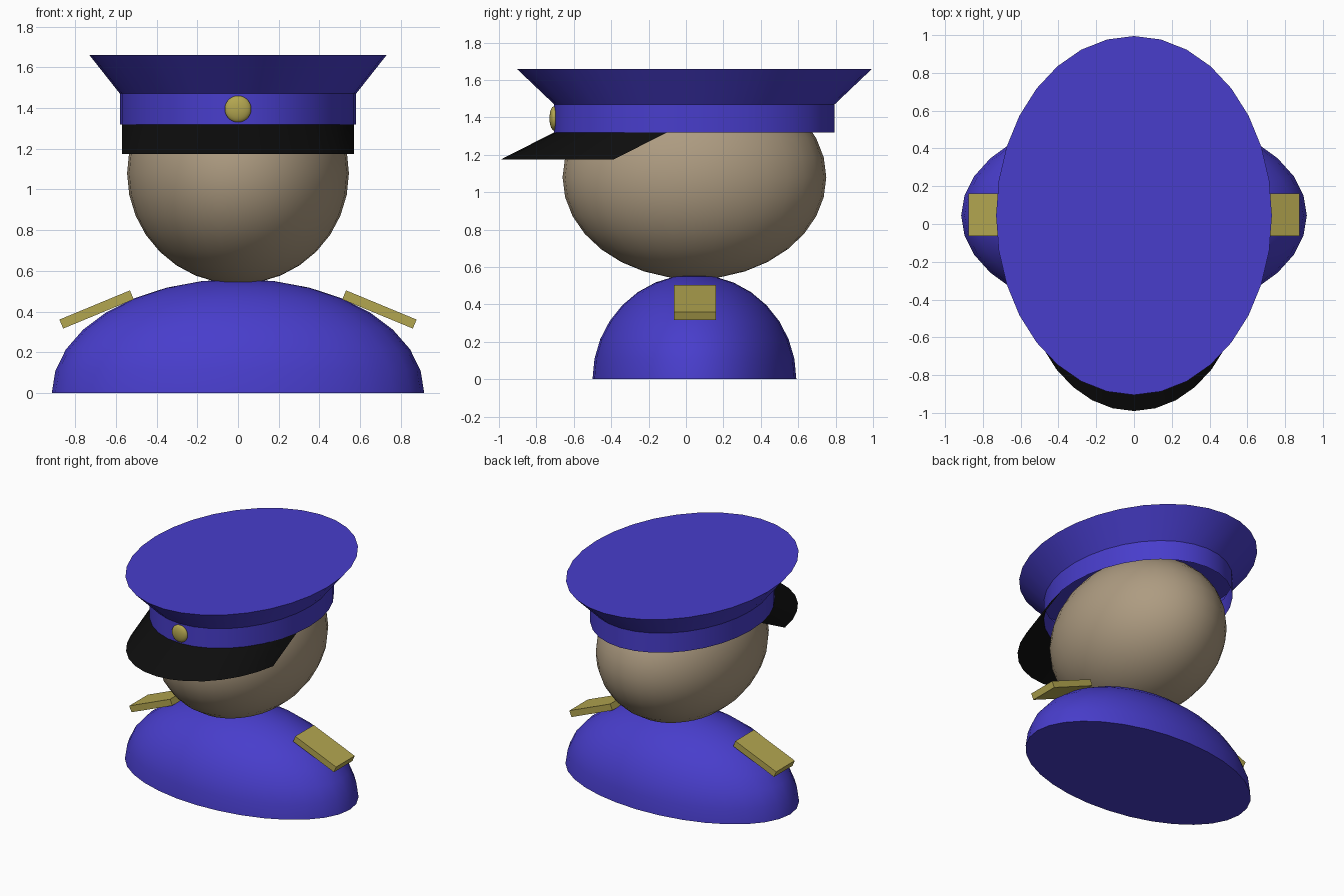
import bpy, bmesh, math

if "Cube" in bpy.data.objects:
    bpy.data.objects.remove(bpy.data.objects["Cube"])

CY = 0.045   # shared centre line of all parts in y
SEG = 32


def material(name, rgb):
    m = bpy.data.materials.new(name)
    m.diffuse_color = (*rgb, 1)
    m.use_nodes = True
    m.node_tree.nodes["Principled BSDF"].inputs["Base Color"].default_value = m.diffuse_color
    return m


BLUE = material("blue_cloth", (0.065, 0.047, 0.60))
SKIN = material("skin", (0.42, 0.33, 0.22))
GOLD = material("gold", (0.45, 0.38, 0.08))
BLACK = material("black_leather", (0.004, 0.004, 0.004))


def finish(name, bm, mat, smooth=True):
    me = bpy.data.meshes.new(name)
    bm.to_mesh(me)
    bm.free()
    ob = bpy.data.objects.new(name, me)
    bpy.context.collection.objects.link(ob)
    me.materials.append(mat)
    if smooth:
        bpy.ops.object.select_all(action='DESELECT')
        ob.select_set(True)
        bpy.context.view_layer.objects.active = ob
        bpy.ops.object.shade_smooth_by_angle(angle=math.radians(30))
    return ob


def ellipsoid(radii, centre, seg=SEG, rings=16):
    bm = bmesh.new()
    bmesh.ops.create_uvsphere(bm, u_segments=seg, v_segments=rings, radius=1)
    bmesh.ops.scale(bm, vec=radii, verts=bm.verts)
    bmesh.ops.translate(bm, vec=centre, verts=bm.verts)
    return bm


def ellipse_point(i, rx, ry):
    a = 2 * math.pi * i / SEG
    return rx * math.cos(a), CY + ry * math.sin(a)


# Torso: half ellipsoid with a flat base
bm = ellipsoid((0.915, 0.545, 0.56), (0, CY, 0))
cut = bmesh.ops.bisect_plane(bm, geom=bm.verts[:] + bm.edges[:] + bm.faces[:], dist=1e-4,
                             plane_co=(0, 0, 0), plane_no=(0, 0, -1), clear_outer=True)
bmesh.ops.holes_fill(bm, edges=[e for e in bm.edges if e.is_boundary])
bmesh.ops.recalc_face_normals(bm, faces=bm.faces)
finish("torso", bm, BLUE)

# Head
finish("head", ellipsoid((0.545, 0.705, 0.545), (0, CY, 1.08)), SKIN)

# Cap: upright band, flared crown and flat top, open underneath
bm = bmesh.new()
rings = [[bm.verts.new((*ellipse_point(i, rx, ry), z)) for i in range(SEG)]
         for rx, ry, z in ((0.58, 0.75, 1.32), (0.58, 0.75, 1.47), (0.73, 0.95, 1.66))]
for lo, hi in zip(rings, rings[1:]):
    for i in range(SEG):
        j = (i + 1) % SEG
        bm.faces.new((lo[i], lo[j], hi[j], hi[i]))
bm.faces.new(rings[-1])
finish("cap", bm, BLUE)

# Visor: front arc of the band swept forward and down
bm = bmesh.new()
arc = [ellipse_point(i, 0.58, 0.75) for i in range(17, 32)]
top = [bm.verts.new((x, y, 1.32)) for x, y in arc]
low = [bm.verts.new((x, y - 0.285, 1.175)) for x, y in arc]
for i in range(len(arc) - 1):
    bm.faces.new((low[i], low[i + 1], top[i + 1], top[i]))
finish("visor", bm, BLACK)

# Cap badge
finish("cap_badge", ellipsoid((0.065, 0.025, 0.065), (0, -0.705, 1.395)), GOLD)

# Shoulder boards, mirrored left and right
for side, label in ((1, "left"), (-1, "right")):
    bm = bmesh.new()
    bmesh.ops.create_cube(bm, size=1)
    bmesh.ops.scale(bm, vec=(0.375, 0.225, 0.048), verts=bm.verts)
    board = finish(label + "_shoulder_board", bm, GOLD, smooth=False)
    board.location = (side * 0.695, CY + 0.003, 0.41)
    board.rotation_euler.y = side * math.radians(22.5)
